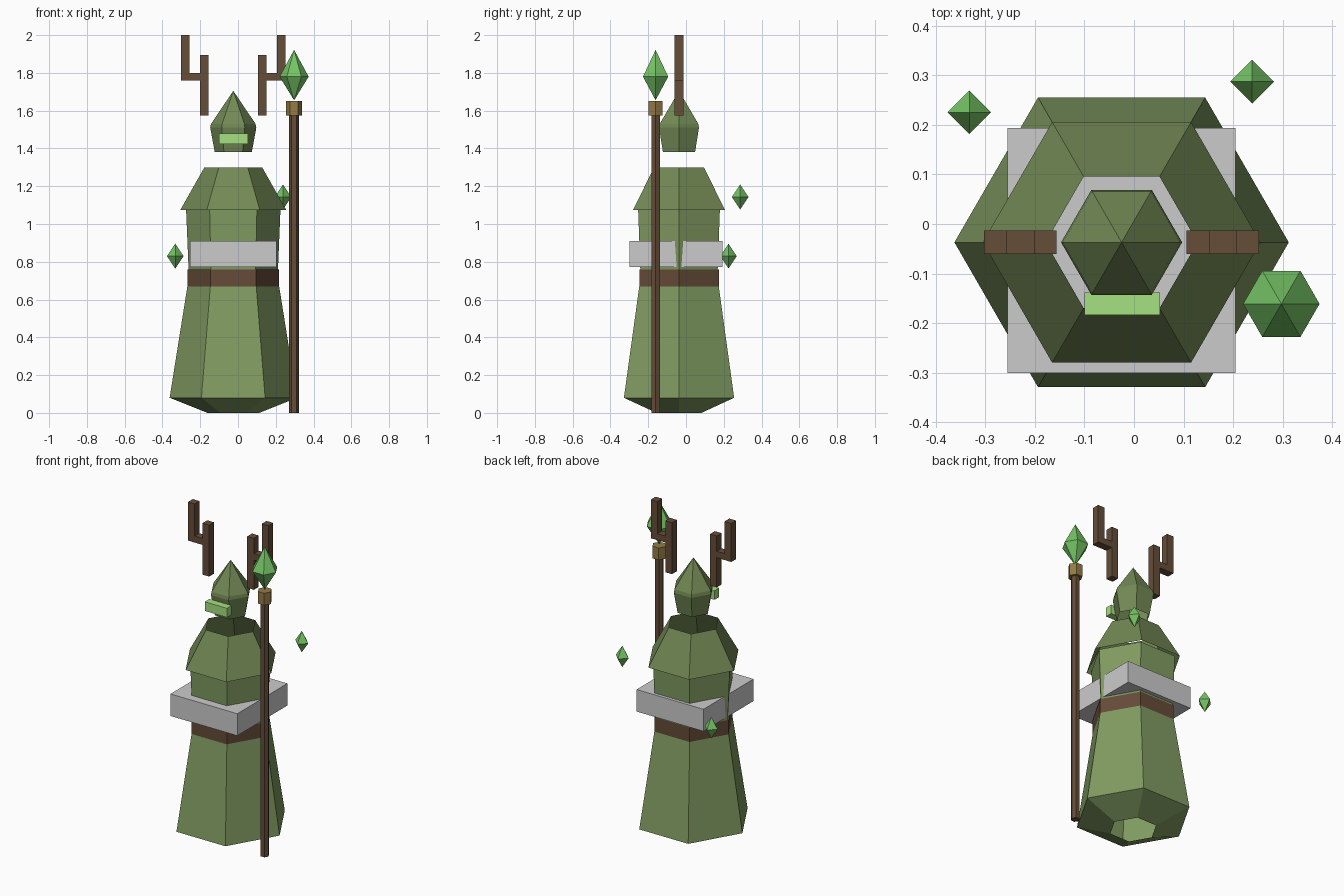
import bpy, bmesh, math
from mathutils import Vector

if "Cube" in bpy.data.objects:
    bpy.data.objects.remove(bpy.data.objects["Cube"])

CX, CY = -0.025, -0.037  # axis of the body


def material(name, r, g, b):
    m = bpy.data.materials.new(name)
    m.diffuse_color = (r, g, b, 1)
    m.use_nodes = True
    m.node_tree.nodes["Principled BSDF"].inputs["Base Color"].default_value = m.diffuse_color
    return m


CLOTH = material("cloth", 0.22, 0.33, 0.12)
HOOD = material("hood_cloth", 0.17, 0.25, 0.09)
LEATHER = material("leather", 0.13, 0.07, 0.04)
WOOD = material("wood", 0.13, 0.075, 0.04)
GOLD = material("brass", 0.30, 0.20, 0.06)
CRYSTAL = material("crystal", 0.18, 0.55, 0.13)
GLOW = material("glow", 0.38, 0.75, 0.22)


def finish(bm, name, mat):
    mesh = bpy.data.meshes.new(name)
    bm.to_mesh(mesh)
    bm.free()
    if mat:
        mesh.materials.append(mat)
    obj = bpy.data.objects.new(name, mesh)
    bpy.context.collection.objects.link(obj)
    return obj


def lathe(name, profile, mat, x=CX, y=CY, sides=6, caps=False):
    """Revolve (radius, z) points, bottom to top; radius 0 makes a tip."""
    bm = bmesh.new()
    rings = []
    for r, z in profile:
        n = 1 if r == 0 else sides
        rings.append([bm.verts.new((x + r * math.cos(math.tau * i / sides),
                                    y + r * math.sin(math.tau * i / sides), z))
                      for i in range(n)])
    for lo, hi in zip(rings, rings[1:]):
        for i in range(sides):
            j = (i + 1) % sides
            quad = [lo[i % len(lo)], lo[j % len(lo)], hi[j % len(hi)], hi[i % len(hi)]]
            bm.faces.new(list(dict.fromkeys(quad)))
    if caps:
        bm.faces.new(rings[0][::-1])
        bm.faces.new(rings[-1])
    return finish(bm, name, mat)


def boxes(name, extents, mat):
    """Join boxes given as (x0, x1, y0, y1, z0, z1)."""
    bm = bmesh.new()
    for x0, x1, y0, y1, z0, z1 in extents:
        vs = bmesh.ops.create_cube(bm, size=1)["verts"]
        for v in vs:
            v.co = Vector((x0 + (v.co.x + 0.5) * (x1 - x0),
                           y0 + (v.co.y + 0.5) * (y1 - y0),
                           z0 + (v.co.z + 0.5) * (z1 - z0)))
    return finish(bm, name, mat)


# Clothing: open six-sided shells
lathe("robe", [(0.137, 0), (0.337, 0.08), (0.235, 0.72), (0.25, 1.08)], CLOTH)
lathe("belt", [(0.243, 0.67), (0.243, 0.76)], LEATHER)
lathe("cape", [(0.28, 1.075), (0.153, 1.30)], HOOD)
lathe("hood", [(0.098, 1.38), (0.122, 1.51), (0.118, 1.53), (0, 1.705)], HOOD)

# Square grey band around the waist and glowing face slit
boxes("waist_band", [(-0.255, 0.205, -0.30, 0.193, 0.773, 0.91)], None)
boxes("face_slit", [(-0.10, 0.052, -0.183, -0.138, 1.423, 1.48)], GLOW)

# Antlers, mirrored about the body axis
for side, label in ((-1, "left"), (1, "right")):
    parts = []
    for a, b, z0, z1 in ((0.131, 0.177, 1.575, 1.895),
                         (0.177, 0.231, 1.76, 1.80),
                         (0.231, 0.277, 1.76, 2.0)):
        x0, x1 = sorted((CX + side * a, CX + side * b))
        parts.append((x0, x1, CY - 0.0235, CY + 0.0235, z0, z1))
    boxes("antler_" + label, parts, WOOD)

# Staff with collar and crystal
SX, SY = 0.297, -0.161
lathe("staff_shaft", [(0.026, 0), (0.026, 1.58)], WOOD, SX, SY, caps=True)
lathe("staff_collar", [(0.042, 1.575), (0.042, 1.65)], GOLD, SX, SY, caps=True)
lathe("staff_crystal", [(0, 1.655), (0.077, 1.78), (0, 1.922)], CRYSTAL, SX, SY)

# Floating four-sided shards
for label, x, y, z in (("left", -0.332, 0.225, 0.83), ("right", 0.238, 0.287, 1.143)):
    lathe("floating_shard_" + label, [(0, z - 0.066), (0.044, z), (0, z + 0.066)],
          CRYSTAL, x, y, sides=4)
